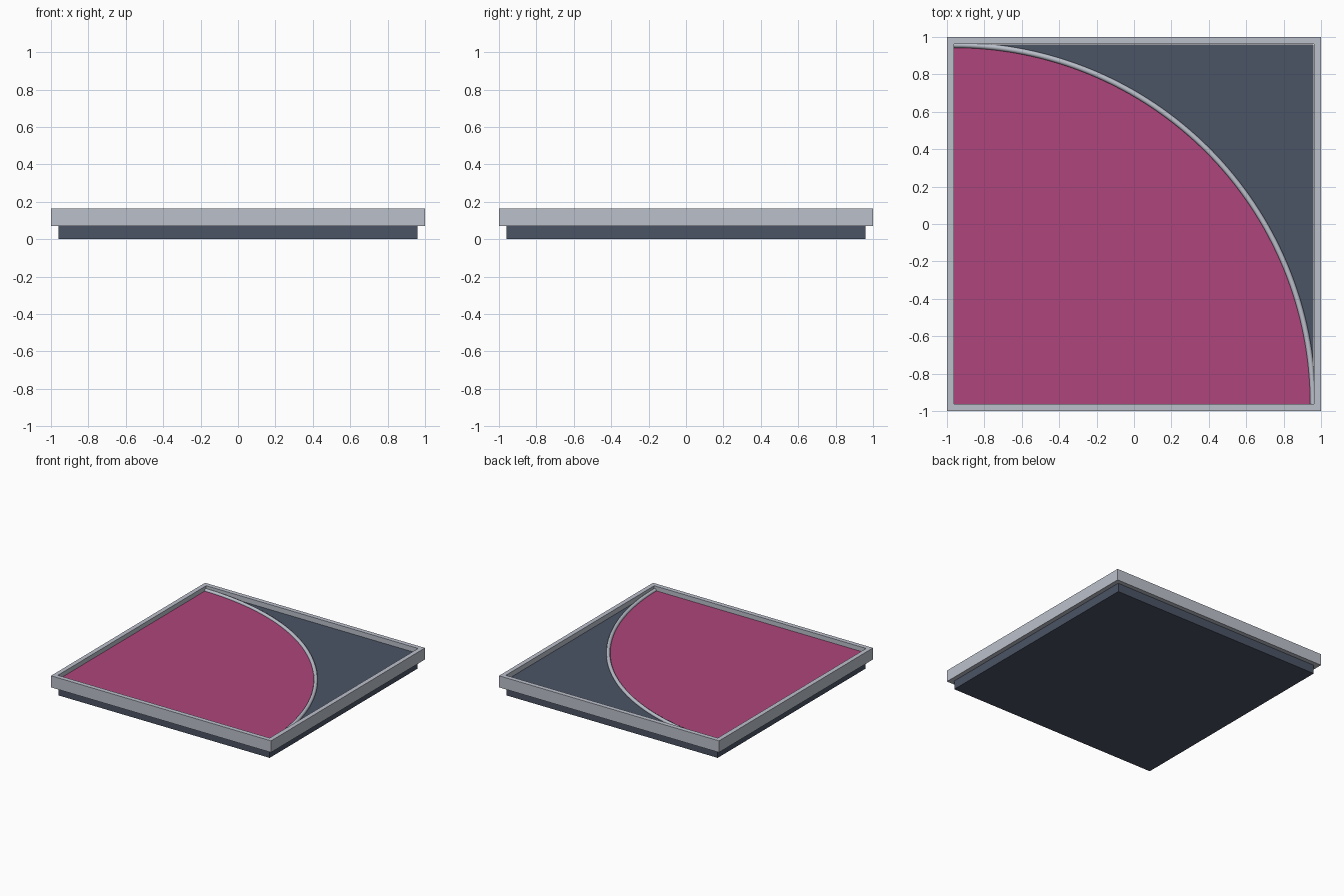
import bpy, bmesh, math

cube = bpy.data.objects.get("Cube")
if cube:
    bpy.data.objects.remove(cube, do_unlink=True)

INNER = 0.963       # half width inside the rim
FLOOR = 0.125       # height of the tray floor
ARC_R = 1.92        # radius of the curved divider
ARC_STEPS = 64


def material(name, rgb):
    mat = bpy.data.materials.new(name)
    mat.use_nodes = True
    mat.diffuse_color = (*rgb, 1)
    mat.node_tree.nodes["Principled BSDF"].inputs["Base Color"].default_value = (*rgb, 1)
    return mat


pale_grey = material("pale grey", (0.50, 0.53, 0.60))
slate = material("slate", (0.07, 0.087, 0.13))
magenta = material("magenta", (0.42, 0.06, 0.20))


def finish(name, bm, mat):
    bmesh.ops.recalc_face_normals(bm, faces=bm.faces)
    mesh = bpy.data.meshes.new(name)
    bm.to_mesh(mesh)
    bm.free()
    mesh.materials.append(mat)
    obj = bpy.data.objects.new(name, mesh)
    bpy.context.collection.objects.link(obj)
    return obj


def prism(name, outline, z0, z1, mat):
    """Extrude a flat outline from z0 up to z1."""
    bm = bmesh.new()
    face = bm.faces.new([bm.verts.new((x, y, z0)) for x, y in outline])
    up = bmesh.ops.extrude_face_region(bm, geom=[face])["geom"]
    top = [v for v in up if isinstance(v, bmesh.types.BMVert)]
    bmesh.ops.translate(bm, verts=top, vec=(0, 0, z1 - z0))
    return finish(name, bm, mat)


def square(half):
    return [(-half, -half), (half, -half), (half, half), (-half, half)]


def arc(radius):
    """Quarter circle about the front right corner of the tray."""
    angles = [math.pi / 2 * i / ARC_STEPS for i in range(ARC_STEPS + 1)]
    return [(-INNER + radius * math.cos(a), -INNER + radius * math.sin(a)) for a in angles]


# Slab under the rim, whose top is the tray floor
prism("base_slab", square(0.961), 0, FLOOR, slate)

# Square rim: a rectangular section swept round four corners
bm = bmesh.new()
loops = [[bm.verts.new((x, y, z)) for x, y in square(half)]
         for half, z in ((1, 0.07), (1, 0.165), (INNER, 0.165), (INNER, 0.07))]
for i in range(4):
    a, b = loops[i], loops[(i + 1) % 4]
    for j in range(4):
        k = (j + 1) % 4
        bm.faces.new((a[j], a[k], b[k], b[j]))
finish("rim", bm, pale_grey)

# Coloured quarter disc laid on the floor
prism("quarter_panel", [(-INNER, -INNER)] + arc(ARC_R), FLOOR - 0.005, FLOOR + 0.003, magenta)

# Round divider rod along the curved edge
curve = bpy.data.curves.new("divider_path", "CURVE")
curve.dimensions = "3D"
curve.bevel_depth = 0.015
curve.bevel_resolution = 2
curve.use_fill_caps = True
spline = curve.splines.new("POLY")
path = arc(ARC_R)
spline.points.add(len(path) - 1)
for point, (x, y) in zip(spline.points, path):
    point.co = (x, y, FLOOR + 0.004, 1)
curve.materials.append(pale_grey)
divider = bpy.data.objects.new("curved_divider", curve)
bpy.context.collection.objects.link(divider)
bpy.ops.object.select_all(action="DESELECT")
divider.select_set(True)
bpy.context.view_layer.objects.active = divider
bpy.ops.object.convert(target="MESH")
bpy.ops.object.shade_smooth_by_angle(angle=math.radians(50))
